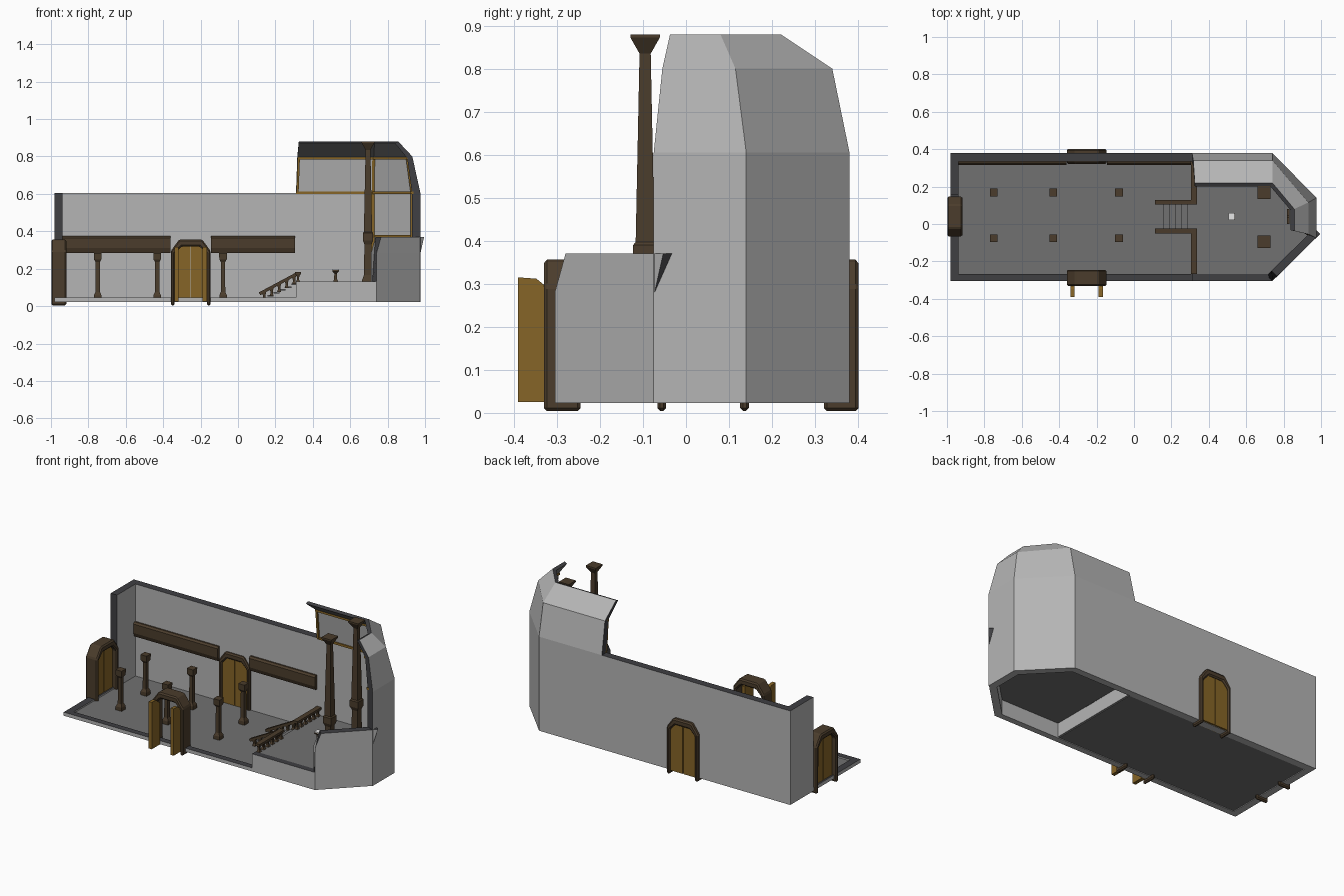
import bpy, bmesh, math
from mathutils import Vector, Matrix

if "Cube" in bpy.data.objects:
    bpy.data.objects.remove(bpy.data.objects["Cube"])


def material(name, rgb):
    m = bpy.data.materials.new(name)
    m.diffuse_color = (*rgb, 1)
    m.use_nodes = True
    m.node_tree.nodes["Principled BSDF"].inputs["Base Color"].default_value = m.diffuse_color
    return m


PLASTER = material("grey plaster", (0.46, 0.46, 0.46))
CUT = material("dark cut stone", (0.05, 0.05, 0.055))
FLOOR = material("floor stone", (0.165, 0.165, 0.165))
WOOD = material("dark wood", (0.07, 0.046, 0.025))
GOLD = material("golden wood", (0.24, 0.13, 0.02))
PAPER = material("white paper", (0.85, 0.85, 0.85))


def loft(name, rings, mats, rule=None, matrix=None):
    """Skin equal-length closed rings and cap both ends; rule(face) picks the material."""
    bm = bmesh.new()
    vs = [[bm.verts.new(p) for p in r] for r in rings]
    n = len(rings[0])
    for a, b in zip(vs, vs[1:]):
        for i in range(n):
            j = (i + 1) % n
            bm.faces.new((a[i], a[j], b[j], b[i]))
    caps = [bm.faces.new(vs[0]), bm.faces.new(vs[-1])]
    bmesh.ops.recalc_face_normals(bm, faces=bm.faces)
    bm.normal_update()
    if rule:
        for f in bm.faces:
            f.material_index = rule(f, f in caps)
    if matrix:
        bm.transform(matrix)
    me = bpy.data.meshes.new(name)
    bm.to_mesh(me)
    bm.free()
    for m in mats:
        me.materials.append(m)
    ob = bpy.data.objects.new(name, me)
    bpy.context.collection.objects.link(ob)
    return ob


def prism(name, pts, z0, z1, mats, rule=None):
    return loft(name, [[(x, y, z) for x, y in pts] for z in (z0, z1)], mats, rule)


def box(name, x0, x1, y0, y1, z0, z1, mats, rule=None):
    return prism(name, [(x0, y0), (x1, y0), (x1, y1), (x0, y1)], z0, z1, mats, rule)


def bar(name, p, q, w, h, mat):
    """Straight beam from p to q with a w by h section."""
    p, q = Vector(p), Vector(q)
    d = (q - p).normalized()
    up = Vector((0, 0, 1)) if abs(d.z) < 0.9 else Vector((0, 1, 0))
    s = d.cross(up).normalized() * w / 2
    t = s.cross(d).normalized() * h / 2
    return loft(name, [[c + s + t, c - s + t, c - s - t, c + s - t] for c in (p, q)], [mat])


def column(name, x, y, levels, mat):
    """Square turned post from (half width, height) levels."""
    return loft(name, [[(x - r, y - r, z), (x + r, y - r, z), (x + r, y + r, z), (x - r, y + r, z)]
                       for r, z in levels], [mat])


def top_dark(f, cap):
    return 1 if f.normal.z > 0.8 else 0


def cut_dark(f, cap):
    return 1 if cap or f.normal.z > 0.8 else 0


STONE = [PLASTER, CUT]

# nave walls: L-shaped full-height wall, low curb along the cut-away sides
prism("nave_wall", [(-0.98, 0.155), (-0.937, 0.155), (-0.937, 0.335), (0.31, 0.335),
                    (0.31, 0.38), (-0.98, 0.38)], 0.023, 0.605, STONE,
      lambda f, cap: 1 if f.normal.z > 0.8 or (f.normal.y < -0.9 and f.calc_center_median().y < 0.2) else 0)
prism("nave_curb", [(-0.98, 0.155), (-0.98, -0.305), (0.31, -0.305), (0.31, -0.268),
                    (-0.937, -0.268), (-0.937, 0.155)], 0.023, 0.045, STONE, top_dark)
box("chancel_curb", 0.31, 0.74, -0.305, -0.268, 0.023, 0.132, STONE, top_dark)

# floors and the riser between them
box("nave_floor", -0.94, 0.31, -0.27, 0.336, 0.027, 0.036, [FLOOR])
prism("chancel_floor", [(0.312, -0.27), (0.725, -0.27), (0.935, -0.06), (0.935, 0.13),
                        (0.725, 0.336), (0.312, 0.336)], 0.115, 0.129, [FLOOR])
box("chancel_riser", 0.312, 0.318, -0.27, 0.336, 0.03, 0.12, [PLASTER])

# apse: wall and curved vault, swept through four plan corners
outer = [[(0.31, 0.38), (0.317, 0.34), (0.325, 0.22)], [(0.74, 0.38), (0.74, 0.34), (0.74, 0.22)],
         [(0.975, 0.14), (0.932, 0.115), (0.857, 0.08)], [(0.975, -0.075), (0.932, -0.055), (0.857, -0.037)]]
inner = [[(0.31, 0.337), (0.317, 0.31), (0.325, 0.2)], [(0.722, 0.337), (0.725, 0.31), (0.73, 0.2)],
         [(0.93, 0.122), (0.905, 0.105), (0.838, 0.073)], [(0.93, -0.06), (0.905, -0.048), (0.838, -0.033)]]
rings = []
for o, i in zip(outer, inner):
    rings.append([(*o[0], 0.023), (*o[0], 0.605), (*o[1], 0.8), (*o[2], 0.88),
                  (*i[2], 0.872), (*i[1], 0.79), (*i[0], 0.605), (*i[0], 0.023)])


def apse_rule(f, cap):
    c = f.calc_center_median()
    if cap:
        return 1
    if c.z > 0.8 and f.normal.z < -0.1:
        return 2
    return 1 if c.z > 0.87 else 0


loft("apse_wall", rings, [PLASTER, CUT, FLOOR], apse_rule)

# broken front facet of the apse, leaning along its length at the top
facet = []
for x, y, s in ((0.74, -0.305, 0.025), (0.975, -0.073, 0.02)):
    section = [(x, y, 0.023), (x, y, 0.28), (x + s, y + s, 0.37)]
    facet.append(section + [(a - 0.03, b + 0.03, c) for a, b, c in reversed(section)])
loft("apse_front_wall", facet, STONE, cut_dark)

# golden ribs following the inner corners of the apse
for k in range(3):
    for lvl, z in ((0, 0.607), (1, 0.79)):
        bar("apse_moulding", (*inner[k][lvl], z), (*inner[k + 1][lvl], z), 0.016, 0.014, GOLD)
bar("apse_rib_edge", (0.318, 0.332, 0.605), (0.325, 0.308, 0.79), 0.012, 0.014, GOLD)
for k in (1, 2):
    bar("apse_rib_low", (*inner[k][0], 0.13), (*inner[k][0], 0.605), 0.014, 0.014, GOLD)
    bar("apse_rib_high", (*inner[k][0], 0.605), (*inner[k][1], 0.79), 0.014, 0.014, GOLD)
bar("apse_sill", (*inner[1][0], 0.375), (*inner[2][0], 0.375), 0.014, 0.012, GOLD)

# wall beams either side of the back door
for x0, x1 in ((-0.937, -0.36), (-0.145, 0.305)):
    loft("wall_beam", [[(x, 0.337, 0.285), (x, 0.325, 0.285), (x, 0.315, 0.31),
                        (x, 0.315, 0.365), (x, 0.325, 0.375), (x, 0.337, 0.375)] for x in (x0, x1)], [WOOD])

# nave posts and tall chancel columns
for y in (0.168, -0.076):
    for x in (-0.75, -0.432, -0.08):
        column("nave_post", x, y, [(0.02, 0.03), (0.02, 0.058), (0.012, 0.075), (0.011, 0.235),
                                   (0.02, 0.25), (0.021, 0.285)], WOOD)
for y in (0.168, -0.095):
    column("chancel_column", 0.695, y, [(0.033, 0.12), (0.033, 0.135), (0.022, 0.165), (0.019, 0.33), (0.028, 0.352),
                                        (0.028, 0.39), (0.022, 0.397), (0.013, 0.835), (0.034, 0.872),
                                        (0.034, 0.88)], WOOD)

# arched doorways
ARCH = [(-0.106, 0.004), (-0.106, 0.295), (-0.062, 0.356), (0.062, 0.356), (0.106, 0.295), (0.106, 0.004)]
HOLE = [(-0.086, 0.004), (-0.086, 0.28), (-0.05, 0.318), (0.05, 0.318), (0.086, 0.28), (0.086, 0.004)]


def doorway(name, x, y, turn, depth, leaf):
    m = Matrix.Translation((x, y, 0)) @ Matrix.Rotation(turn, 4, 'Z')
    d = depth / 2
    frame = loft(name + "_frame", [[(a, -d, b), (a, d, b), (c, d, e), (c, -d, e)]
                                   for (a, b), (c, e) in zip(ARCH, HOLE)], [WOOD], matrix=m)
    bev = frame.modifiers.new("bevel", 'BEVEL')
    bev.width, bev.segments = 0.007, 1
    for s in (-1, 1):
        if leaf:  # closed leaf
            pts = [(s * 0.002, 0.025), (s * 0.087, 0.025), (s * 0.087, 0.28), (s * 0.05, 0.318), (s * 0.002, 0.318)]
            loft(name + "_leaf", [[(u, v, z) for u, z in pts] for v in (-leaf / 2, leaf / 2)], [GOLD], matrix=m)
        else:     # leaf swung outward
            pts = [(-0.02, 0.025), (-0.145 + d, 0.025), (-0.145 + d, 0.315), (-0.06, 0.312), (-0.02, 0.28)]
            loft(name + "_leaf", [[(s * u, v, z) for v, z in pts] for u in (0.064, 0.086)], [GOLD], matrix=m)


doorway("back_door", -0.253, 0.361, 0, 0.08, 0.06)
doorway("front_door", -0.253, -0.288, 0, 0.085, 0)
doorway("side_door", -0.958, 0.04, math.pi / 2, 0.08, 0.022)

# stairs up to the chancel
for k in range(6):
    x = 0.125 + k * 0.032
    z = 0.044 + k * 0.0155
    box("stair_tread", x, x + 0.034, -0.03, 0.11, z - 0.008, z, [FLOOR])
for y in (-0.038, 0.116):
    bar("stair_rail", (0.115, y, 0.066), (0.315, y, 0.173), 0.026, 0.016, WOOD)
    for k in range(5):
        x = 0.14 + k * 0.04
        z = 0.068 + k * 0.0214
        column("stair_baluster", x, y, [(0.011, z - 0.035), (0.006, z - 0.02), (0.01, z + 0.01)], WOOD)

# railing along the chancel edge
for y0, y1 in ((-0.268, -0.025), (0.103, 0.336)):
    box("chancel_rail", 0.305, 0.336, y0, y1, 0.168, 0.182, [WOOD])
    for k in range(6):
        y = y0 + 0.015 + (y1 - y0 - 0.03) * k / 5
        column("chancel_baluster", 0.321, y, [(0.012, 0.128), (0.006, 0.142), (0.006, 0.155), (0.011, 0.17)], WOOD)

# lectern with an open book
column("lectern", 0.522, 0.04, [(0.014, 0.129), (0.008, 0.145), (0.007, 0.175), (0.018, 0.186), (0.018, 0.192)], WOOD)
box("lectern_book", 0.506, 0.538, 0.022, 0.058, 0.192, 0.198, [PAPER])

# small wooden ornament on the end wall
bar("ornament_post", (0.825, 0.04, 0.129), (0.825, 0.04, 0.27), 0.014, 0.014, WOOD)
bar("ornament_arm", (0.825, 0.0, 0.225), (0.825, 0.08, 0.225), 0.014, 0.014, WOOD)
